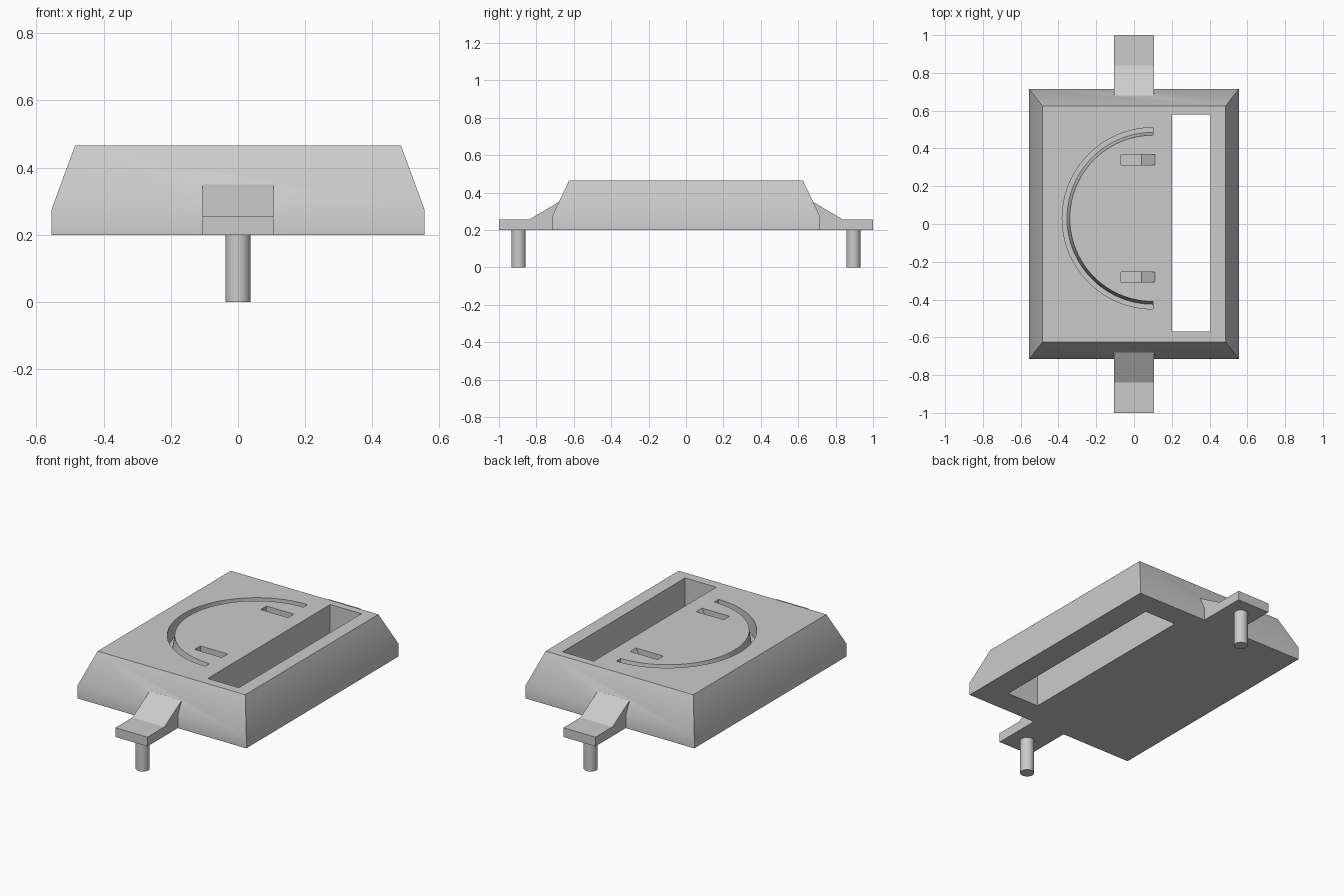
import bpy, bmesh, math

if "Cube" in bpy.data.objects:
    bpy.data.objects.remove(bpy.data.objects["Cube"])

grey = bpy.data.materials.new("light grey")
grey.use_nodes = True
colour = (0.6, 0.6, 0.6, 1)
grey.diffuse_color = colour
grey.node_tree.nodes["Principled BSDF"].inputs["Base Color"].default_value = colour


def loft(name, rings):
    """Solid through rings of points, capped at both ends."""
    bm = bmesh.new()
    loops = [[bm.verts.new(p) for p in ring] for ring in rings]
    n = len(loops[0])
    bm.faces.new(loops[0])
    bm.faces.new(loops[-1])
    for a, b in zip(loops, loops[1:]):
        for i in range(n):
            j = (i + 1) % n
            bm.faces.new((a[i], a[j], b[j], b[i]))
    bmesh.ops.recalc_face_normals(bm, faces=bm.faces)
    mesh = bpy.data.meshes.new(name)
    bm.to_mesh(mesh)
    bm.free()
    mesh.materials.append(grey)
    obj = bpy.data.objects.new(name, mesh)
    bpy.context.collection.objects.link(obj)
    return obj


def rect(x0, x1, y0, y1, z):
    return [(x0, y0, z), (x1, y0, z), (x1, y1, z), (x0, y1, z)]


def combine(obj, tool, operation):
    """Apply a boolean and remove the tool object."""
    mod = obj.modifiers.new(operation.lower(), 'BOOLEAN')
    mod.operation = operation
    mod.solver = 'EXACT'
    mod.object = tool
    bpy.context.view_layer.objects.active = obj
    bpy.ops.object.modifier_apply(modifier=mod.name)
    bpy.data.objects.remove(tool)


BASE, TOP, ABOVE = 0.2, 0.465, 0.5

# Housing with short upright sides and a tapered upper part
body = loft("housing", [
    rect(-0.555, 0.555, -0.715, 0.715, BASE),
    rect(-0.555, 0.555, -0.715, 0.715, 0.275),
    rect(-0.485, 0.485, -0.625, 0.625, TOP)])

# Mounting tabs with sloped gussets, joined to both ends
profile = [(1.0, BASE), (1.0, 0.255), (0.84, 0.255), (0.68, 0.35),
           (0.6, 0.35), (0.6, BASE)]
for side in (-1, 1):
    tab = loft("tab", [[(x, side * y, z) for y, z in profile] for x in (-0.105, 0.105)])
    combine(body, tab, 'UNION')

# Long opening right through the housing
combine(body, loft("opening_cutter", [rect(0.2, 0.405, -0.57, 0.58, z) for z in (0.1, ABOVE)]),
        'DIFFERENCE')

# Semicircular groove with a leaning inner wall
CX, CY, FLOOR = 0.1, 0.03, 0.365
lean = 0.015 / (TOP - FLOOR)
section = [(0.48, FLOOR), (0.48, ABOVE), (0.44 - lean * (ABOVE - TOP), ABOVE), (0.455, FLOOR)]
rings = []
for i in range(49):
    a = math.pi * (0.5 + i / 48)
    rings.append([(CX + r * math.cos(a), CY + r * math.sin(a), z) for r, z in section])
combine(body, loft("groove_cutter", rings), 'DIFFERENCE')

# Two small pockets, each with a ramp at one end
for y in (CY - 0.31, CY + 0.31):
    pocket = loft("pocket_cutter", [
        rect(-0.07, 0.04, y - 0.027, y + 0.027, 0.345),
        rect(-0.07, 0.11, y - 0.027, y + 0.027, TOP),
        rect(-0.07, 0.11, y - 0.027, y + 0.027, ABOVE)])
    combine(body, pocket, 'DIFFERENCE')

# Round pins under the tabs
parts = [body]
for name, y in (("front_pin", -0.895), ("back_pin", 0.895)):
    bpy.ops.mesh.primitive_cylinder_add(vertices=32, radius=0.0375, depth=BASE,
                                        location=(0, y, BASE / 2))
    pin = bpy.context.object
    pin.name = name
    pin.data.materials.append(grey)
    parts.append(pin)

# Smooth curved walls and soft body sides, keep hard edges
bpy.ops.object.select_all(action='DESELECT')
for obj in parts:
    obj.select_set(True)
bpy.context.view_layer.objects.active = body
bpy.ops.object.shade_smooth_by_angle(angle=math.radians(29))
